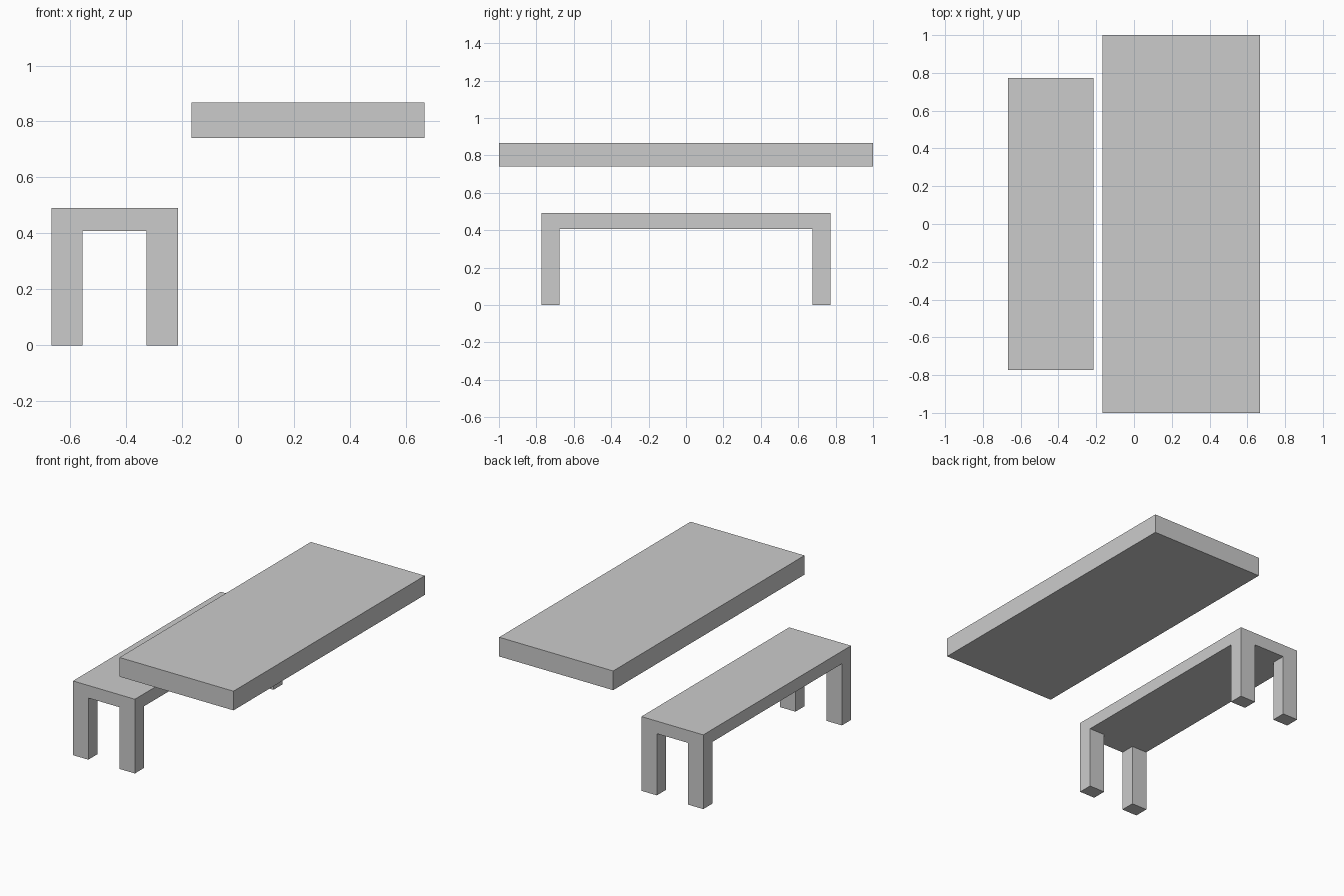
import bpy
import bmesh
from mathutils import Matrix, Vector

if "Cube" in bpy.data.objects:
    bpy.data.objects.remove(bpy.data.objects["Cube"])


def box_mesh(x, y, z):
    """Box spanning the given (min, max) ranges."""
    bm = bmesh.new()
    size = [b - a for a, b in (x, y, z)]
    mid = [(a + b) / 2 for a, b in (x, y, z)]
    bmesh.ops.create_cube(bm, size=1, matrix=Matrix.Translation(mid) @ Matrix.Diagonal((*size, 1)))
    return bm


def finish(bm, name):
    bmesh.ops.recalc_face_normals(bm, faces=bm.faces)
    mesh = bpy.data.meshes.new(name)
    bm.to_mesh(mesh)
    bm.free()
    bpy.context.collection.objects.link(bpy.data.objects.new(name, mesh))


# Table top, a floating slab
finish(box_mesh((-0.167, 0.667), (-1.0, 1.0), (0.74, 0.867)), "table_top")

# Bench seat, cut along the inner sides of the legs
seat_bottom = 0.408
inner_x, inner_y = (-0.555, -0.327), (-0.677, 0.677)
bm = box_mesh((-0.667, -0.214), (-0.772, 0.772), (seat_bottom, 0.491))
cuts = [((v, 0, 0), (1, 0, 0)) for v in inner_x] + [((0, v, 0), (0, 1, 0)) for v in inner_y]
for co, no in cuts:
    bmesh.ops.bisect_plane(bm, geom=bm.verts[:] + bm.edges[:] + bm.faces[:],
                           plane_co=co, plane_no=no)

# Bench legs, pulled down from the four corner faces
bm.normal_update()
corners = []
for f in bm.faces:
    c = f.calc_center_median()
    if (f.normal.z < -0.9 and not inner_x[0] < c.x < inner_x[1]
            and not inner_y[0] < c.y < inner_y[1]):
        corners.append(f)
legs = bmesh.ops.extrude_discrete_faces(bm, faces=corners)["faces"]
for f in legs:
    bmesh.ops.translate(bm, verts=f.verts[:], vec=Vector((0, 0, -seat_bottom)))
finish(bm, "bench")
